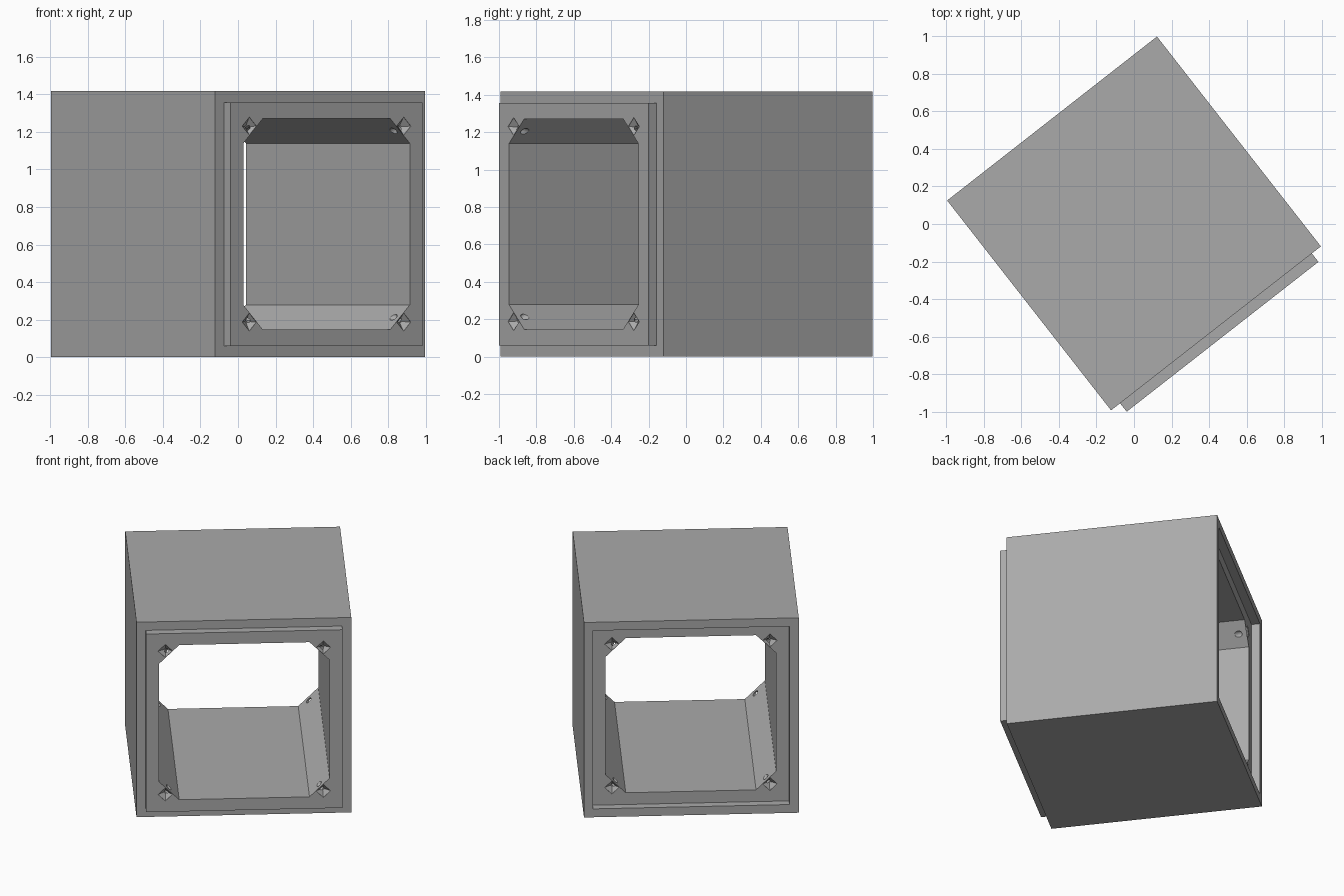
import bpy, bmesh, math

if "Cube" in bpy.data.objects:
    bpy.data.objects.remove(bpy.data.objects["Cube"])

HALF = 0.709      # half size of the cube
LIP = 0.648       # half size of the interlocking lip and its socket
STEP = 0.057      # lip height / socket depth
INNER = 0.5625    # half size of the chamfered opening
FLAT = 0.43       # half length of the opening's flat sides


def loft(name, rings):
    """Solid through rings of (x, z) points, each at its own y."""
    bm = bmesh.new()
    loops = [[bm.verts.new((x, y, z)) for x, z in pts] for pts, y in rings]
    n = len(loops[0])
    for a, b in zip(loops, loops[1:]):
        for i in range(n):
            bm.faces.new((a[i], a[(i + 1) % n], b[(i + 1) % n], b[i]))
    bm.faces.new(loops[0])
    bm.faces.new(loops[-1][::-1])
    bmesh.ops.recalc_face_normals(bm, faces=bm.faces)
    me = bpy.data.meshes.new(name)
    bm.to_mesh(me)
    bm.free()
    ob = bpy.data.objects.new(name, me)
    bpy.context.collection.objects.link(ob)
    return ob


def polygon(r, n, centre):
    return [(centre[0] + r * math.cos(math.tau * i / n),
             centre[1] + r * math.sin(math.tau * i / n)) for i in range(n)]


def square(h):
    return [(-h, -h), (h, -h), (h, h), (-h, h)]


def cut(target, cutter):
    cutter.hide_render = True
    mod = target.modifiers.new("cut", "BOOLEAN")
    mod.operation = "DIFFERENCE"
    mod.solver = "EXACT"
    mod.object = cutter
    bpy.context.view_layer.objects.active = target
    bpy.ops.object.modifier_apply(modifier=mod.name)
    bpy.data.objects.remove(cutter)


# cube with a raised lip on one open end and a matching socket on the other
front, back = -HALF - STEP, HALF - STEP
body = loft("storage_cube", [
    (square(LIP), front), (square(LIP), -HALF), (square(HALF), -HALF),
    (square(HALF), HALF), (square(LIP), HALF), (square(LIP), back)])

# mid grey finish
grey = bpy.data.materials.new("mid_grey")
grey.diffuse_color = (0.4, 0.4, 0.4, 1)
grey.use_nodes = True
grey.node_tree.nodes["Principled BSDF"].inputs["Base Color"].default_value = grey.diffuse_color
body.data.materials.append(grey)

# chamfered opening right through
octagon = [(FLAT, INNER), (-FLAT, INNER), (-INNER, FLAT), (-INNER, -FLAT),
           (-FLAT, -INNER), (FLAT, -INNER), (INNER, -FLAT), (INNER, FLAT)]
cut(body, loft("opening_cutter", [(octagon, -1), (octagon, 1)]))

# diamond funnels with slanted screw holes at every corner of both ends
CHAMFER = (INNER + FLAT) / 2
for y, into in ((front, 1), (back, -1)):
    for sx in (-1, 1):
        for sz in (-1, 1):
            def spot(out):
                d = CHAMFER + out / math.sqrt(2)
                return sx * d, sz * d
            cut(body, loft("funnel_cutter", [
                (polygon(0.048, 4, spot(0.036)), y - 0.01 * into),
                (polygon(0.048, 4, spot(0.036)), y + 0.002 * into),
                (polygon(0.010, 4, spot(0.032)), y + 0.030 * into)]))
            cut(body, loft("screw_cutter", [
                (polygon(0.012, 20, spot(0.030)), y + 0.015 * into),
                (polygon(0.033, 20, spot(-0.045)), y + 0.100 * into)]))

# turn the cube and stand it on the floor
body.rotation_euler.z = math.radians(38)
body.location = (0, 0.003, HALF)
